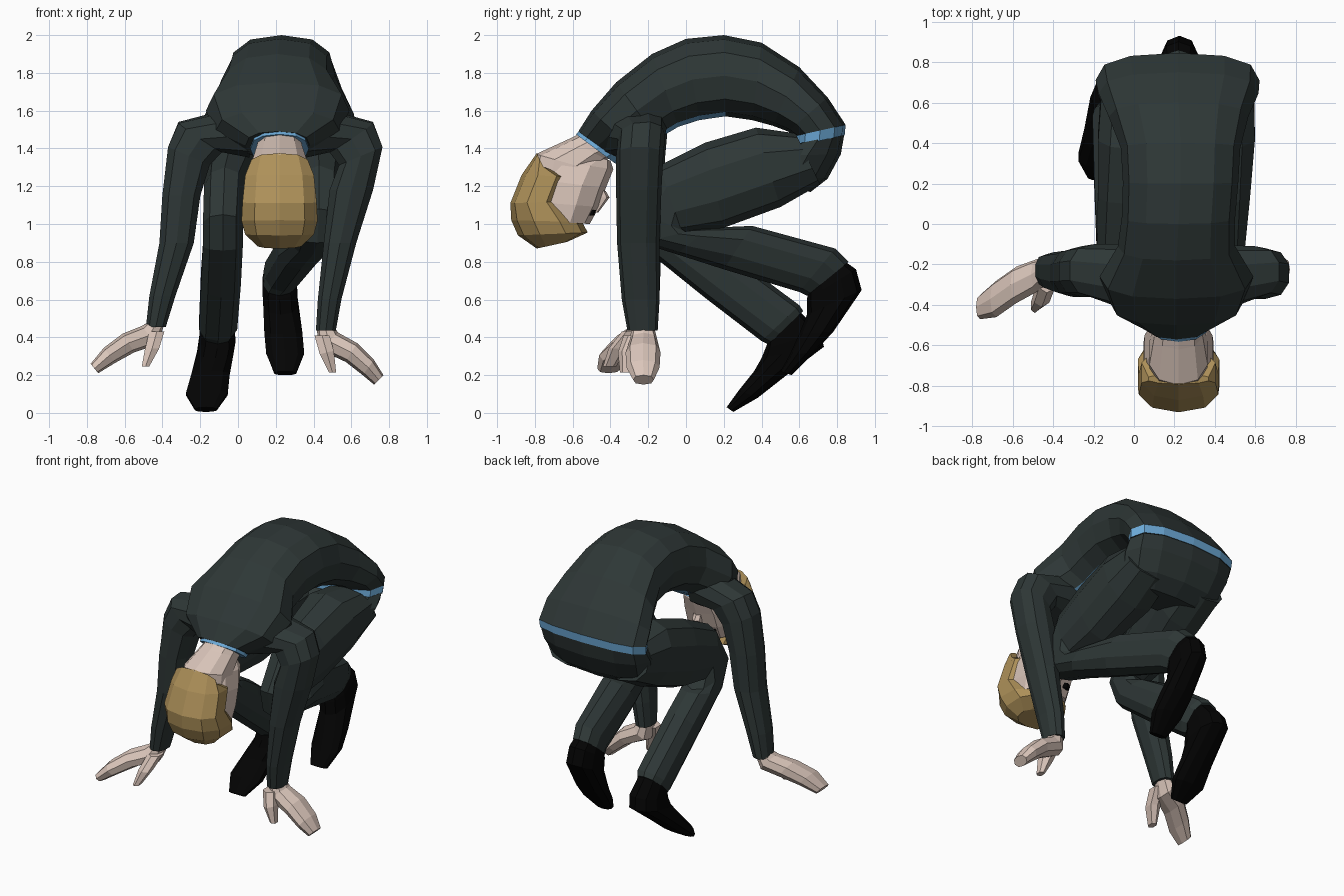
import bpy, bmesh, math
from mathutils import Vector


def material(name, rgb):
    m = bpy.data.materials.new(name)
    m.diffuse_color = (*rgb, 1)
    return m


SUIT = material("dark suit", (0.027, 0.038, 0.037))
SHIRT = material("blue shirt", (0.15, 0.40, 0.68))
SKIN = material("skin", (0.70, 0.56, 0.49))
HAIR = material("blond hair", (0.42, 0.28, 0.10))
BLACK = material("black", (0.001, 0.001, 0.001))


def loft(name, rings, mats, n=10, power=0.85, paint=None):
    """Skin rings given as (x, ay, az, by, bz, vx[, vz]): two end points of
    the depth axis in the plane x, plus the half-width vector (vx, 0, vz)."""
    def bend(t):
        return math.copysign(abs(t) ** power, t)
    bm = bmesh.new()
    loops = []
    for x, ay, az, by, bz, vx, *vz in rings:
        a, b = Vector((x, ay, az)), Vector((x, by, bz))
        c, h = (a + b) / 2, (a - b) / 2
        v = Vector((vx, 0, vz[0] if vz else 0))
        loops.append([bm.verts.new(c + h * bend(math.cos(2 * math.pi * j / n))
                                   + v * bend(math.sin(2 * math.pi * j / n)))
                      for j in range(n)])
    for i in range(len(loops) - 1):
        p, q = loops[i], loops[i + 1]
        for j in range(n):
            k = (j + 1) % n
            f = bm.faces.new((p[j], p[k], q[k], q[j]))
            if paint:
                f.material_index = paint(i, j)
    bm.faces.new(loops[0])
    bm.faces.new(loops[-1])
    bmesh.ops.recalc_face_normals(bm, faces=bm.faces)
    me = bpy.data.meshes.new(name)
    bm.to_mesh(me)
    bm.free()
    for m in mats:
        me.materials.append(m)
    ob = bpy.data.objects.new(name, me)
    bpy.context.collection.objects.link(ob)
    return ob


# Jacket: arched back from neck to hem, shirt shows at hem and chest opening
torso = [
    (.21, -.57, 1.49, -.36, 1.34, .17),
    (.21, -.50, 1.60, -.27, 1.38, .33),
    (.21, -.37, 1.75, -.15, 1.45, .38),
    (.21, -.18, 1.90, -.04, 1.515, .29),
    (.22, 0, 1.98, .07, 1.55, .28),
    (.23, .20, 2.0, .21, 1.57, .285),
    (.23, .40, 1.96, .35, 1.55, .295),
    (.22, .60, 1.83, .46, 1.52, .345),
    (.22, .75, 1.67, .54, 1.49, .395),
    (.215, .845, 1.525, .575, 1.465, .405),
    (.215, .84, 1.47, .57, 1.41, .40),
]
loft("jacket", torso, [SUIT, SHIRT], 12, .8,
     lambda i, j: int(i == 9 or (i < 5 and j in (5, 6))))

# Seat of the trousers
loft("trouser_seat", [
    (.215, .838, 1.475, .56, 1.42, .398),
    (.215, .82, 1.37, .47, 1.36, .395),
    (.215, .75, 1.24, .42, 1.27, .36),
    (.215, .66, 1.17, .42, 1.20, .28),
], [SUIT], 12, .8)

# Legs: thigh forward, folded knee, shin back
loft("left_leg", [
    (.42, .58, 1.48, .71, 1.21, .18),
    (.41, .37, 1.51, .50, 1.09, .195),
    (.42, .10, 1.43, .20, .98, .16),
    (.43, -.14, 1.31, -.02, .95, .125),
    (.43, -.29, 1.08, .02, .95, .12),
    (.42, -.24, .90, .05, .97, .12),
    (.40, -.05, .84, .12, .98, .12),
    (.33, .20, .76, .35, .99, .12),
    (.24, .60, .64, .79, .87, .10),
    (.22, .64, .62, .86, .80, .09),
], [SUIT])
loft("right_leg", [
    (.01, .58, 1.48, .71, 1.21, .18),
    (.00, .37, 1.51, .50, 1.09, .185),
    (-.04, .10, 1.42, .20, .98, .145),
    (-.07, -.14, 1.30, 0, .96, .115),
    (-.08, -.28, 1.05, .05, .92, .11),
    (-.08, -.21, .86, .10, .92, .11),
    (-.09, .10, .61, .25, .83, .11),
    (-.105, .40, .38, .60, .57, .105),
    (-.11, .44, .36, .62, .54, .09),
], [SUIT])

# Shoes: ankle, heel, then down to the toe
loft("left_shoe", [
    (.22, .65, .66, .83, .81, .085),
    (.22, .64, .60, .90, .76, .095),
    (.225, .64, .52, .93, .65, .095),
    (.24, .60, .42, .78, .43, .105),
    (.25, .55, .31, .68, .32, .105),
    (.25, .50, .22, .56, .20, .06),
], [BLACK])
loft("right_shoe", [
    (-.11, .44, .39, .60, .54, .09),
    (-.11, .42, .34, .71, .43, .10),
    (-.12, .40, .29, .73, .35, .10),
    (-.145, .36, .22, .52, .19, .105),
    (-.165, .28, .12, .38, .08, .115),
    (-.17, .215, .03, .25, .005, .06),
], [BLACK])

# Sleeves: out from the shoulder, then straight down
loft("left_sleeve", [
    (.36, -.46, 1.47, -.10, 1.52, 0, .14),
    (.60, -.36, 1.45, -.11, 1.47, .12, .08),
    (.65, -.37, 1.36, -.12, 1.36, .12, .05),
    (.60, -.37, 1.18, -.13, 1.18, .12),
    (.54, -.365, .90, -.14, .90, .09),
    (.485, -.34, .60, -.14, .60, .065),
    (.465, -.31, .435, -.15, .435, .055),
], [SUIT])
loft("right_sleeve", [
    (.06, -.46, 1.47, -.10, 1.52, 0, .14),
    (-.20, -.36, 1.45, -.10, 1.47, -.12, .08),
    (-.26, -.36, 1.36, -.11, 1.36, -.115, .05),
    (-.30, -.36, 1.15, -.12, 1.15, -.105),
    (-.325, -.355, .90, -.13, .90, -.095),
    (-.40, -.33, .62, -.14, .62, -.072),
    (-.435, -.31, .455, -.15, .455, -.055),
], [SUIT])

# Mitten-like hands and thumbs
loft("left_hand", [
    (.46, -.285, .46, -.17, .46, .045),
    (.48, -.30, .38, -.15, .38, .05, .045),
    (.60, -.32, .32, -.135, .32, .03, .05),
    (.69, -.315, .24, -.14, .24, .03, .04),
    (.745, -.28, .175, -.17, .175, .025, .025),
], [SKIN], 8)
loft("right_hand", [
    (-.43, -.285, .48, -.17, .48, -.045),
    (-.47, -.33, .41, -.17, .41, -.04, .05),
    (-.58, -.39, .37, -.21, .37, -.03, .05),
    (-.68, -.46, .305, -.28, .305, -.03, .04),
    (-.76, -.47, .235, -.35, .235, -.02, .025),
], [SKIN], 8)
loft("left_thumb", [
    (.445, -.33, .41, -.22, .41, .045),
    (.47, -.36, .32, -.26, .32, .042, .01),
    (.50, -.35, .215, -.29, .215, .022),
], [SKIN], 6)
loft("right_thumb", [
    (-.43, -.34, .43, -.23, .43, .045),
    (-.455, -.41, .34, -.31, .34, .042),
    (-.49, -.44, .245, -.37, .245, .022),
], [SKIN], 6)

# Collar and neck
loft("shirt_collar", [
    (.22, -.54, 1.52, -.33, 1.34, .15),
    (.22, -.582, 1.475, -.375, 1.32, .155),
], [SHIRT], 12)
loft("neck", [
    (.22, -.52, 1.50, -.35, 1.37, .115),
    (.22, -.62, 1.45, -.42, 1.34, .125),
    (.22, -.795, 1.37, -.48, 1.28, .15),
    (.22, -.82, 1.28, -.48, 1.20, .15),
], [SKIN])

# Hanging head: jaw at the top, crown at the bottom, face towards the knees
loft("head", [
    (.22, -.58, 1.39, -.40, 1.335, .08),
    (.22, -.77, 1.345, -.385, 1.29, .145),
    (.22, -.82, 1.24, -.425, 1.19, .175),
    (.22, -.85, 1.12, -.46, 1.09, .18),
    (.22, -.84, 1.02, -.51, 1.00, .17),
], [SKIN])
loft("nose", [
    (.22, -.47, 1.18, -.425, 1.175, .03),
    (.22, -.47, 1.14, -.405, 1.14, .03),
    (.22, -.50, 1.06, -.465, 1.06, .015),
], [SKIN], 6)
loft("hair", [
    (.22, -.79, 1.375, -.74, 1.27, .155),
    (.22, -.87, 1.26, -.60, 1.25, .19),
    (.22, -.93, 1.11, -.65, 1.12, .205),
    (.22, -.925, 1.02, -.55, 1.01, .21),
    (.22, -.89, .94, -.52, .955, .19),
    (.22, -.79, .87, -.63, .905, .12),
], [HAIR])

# Eyes
for side in (-1, 1):
    x = .22 + side * .075
    loft("left_eye" if side > 0 else "right_eye", [
        (x, -.52, 1.075, -.475, 1.075, .028),
        (x, -.52, 1.045, -.487, 1.045, .028),
    ], [BLACK], 6)
